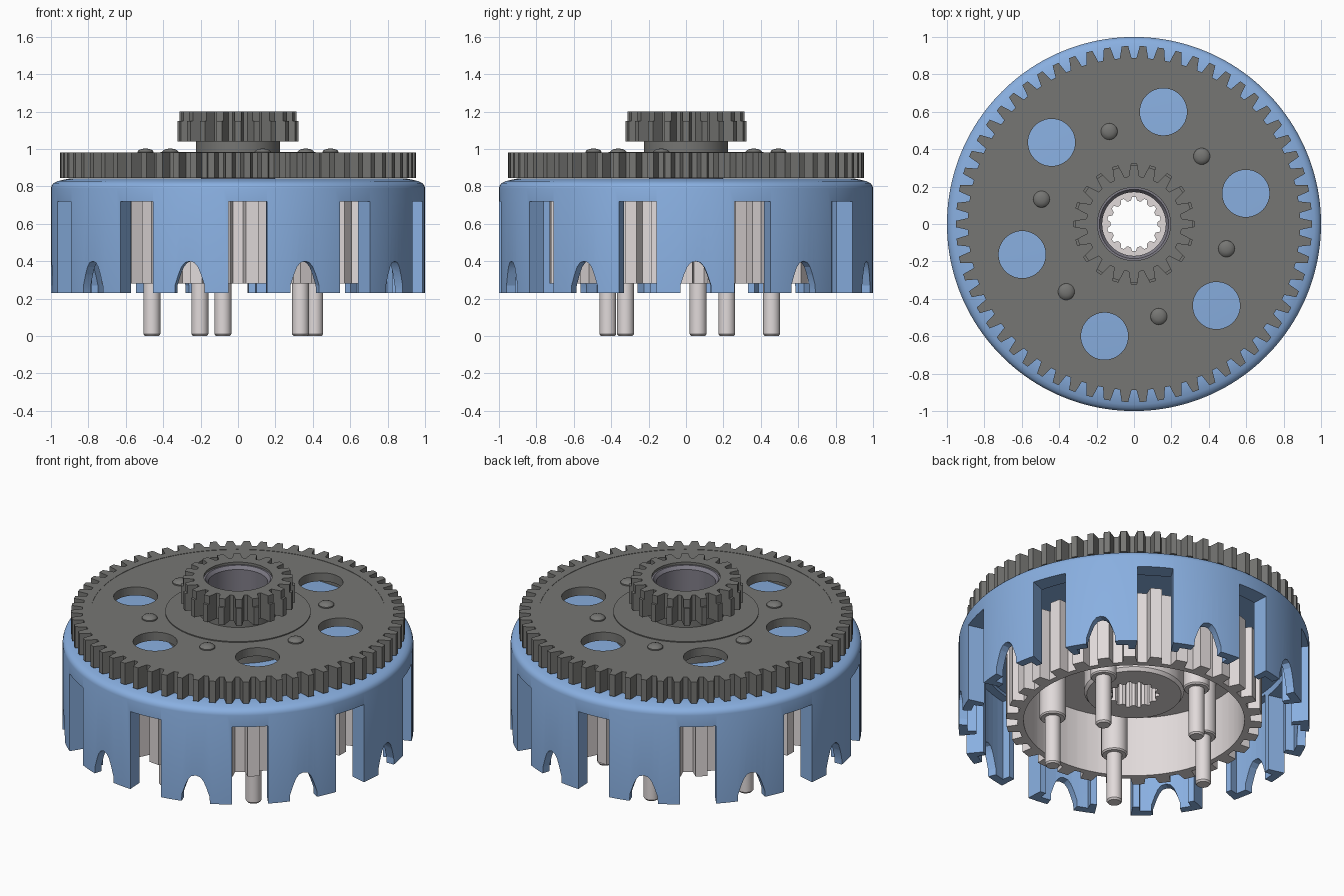
import bpy, bmesh
from math import pi, sin, cos, radians

if "Cube" in bpy.data.objects:
    bpy.data.objects.remove(bpy.data.objects["Cube"])


def material(name, rgb):
    m = bpy.data.materials.new(name)
    m.diffuse_color = (*rgb, 1)
    m.use_nodes = True
    m.node_tree.nodes["Principled BSDF"].inputs["Base Color"].default_value = m.diffuse_color
    return m


BLUE = material("blue", (0.25, 0.43, 0.75))
DARK = material("dark_steel", (0.18, 0.18, 0.172))
LIGHT = material("light_steel", (0.75, 0.70, 0.70))
SLEEVE = material("sleeve_steel", (0.21, 0.20, 0.24))


def finish(bm, name, mat=None, smooth=True):
    bmesh.ops.recalc_face_normals(bm, faces=bm.faces)
    me = bpy.data.meshes.new(name)
    bm.to_mesh(me)
    bm.free()
    ob = bpy.data.objects.new(name, me)
    bpy.context.collection.objects.link(ob)
    if mat:
        me.materials.append(mat)
    if smooth:
        shade(ob)
    return ob


def shade(ob):
    bpy.ops.object.select_all(action='DESELECT')
    ob.select_set(True)
    bpy.context.view_layer.objects.active = ob
    bpy.ops.object.shade_smooth_by_angle(angle=radians(30))


def bridge(bm, loops):
    # closed chain of equal-length point loops -> ring-shaped solid
    rows = [[bm.verts.new(p) for p in loop] for loop in loops]
    for a, b in zip(rows, rows[1:] + rows[:1]):
        n = len(a)
        for i in range(n):
            j = (i + 1) % n
            bm.faces.new((a[i], a[j], b[j], b[i]))


def lathe(name, profile, mat, seg=96):
    bm = bmesh.new()
    bridge(bm, [[(r * cos(2 * pi * i / seg), r * sin(2 * pi * i / seg), z)
                 for i in range(seg)] for r, z in profile])
    return finish(bm, name, mat)


def peg(name, profile, x, y, mat, seg=24):
    # solid turned pin at (x, y), capped at both ends
    bm = bmesh.new()
    rows = [[bm.verts.new((x + r * cos(2 * pi * i / seg), y + r * sin(2 * pi * i / seg), z))
             for i in range(seg)] for r, z in profile]
    for a, b in zip(rows, rows[1:]):
        for i in range(seg):
            j = (i + 1) % seg
            bm.faces.new((a[i], a[j], b[j], b[i]))
    bm.faces.new(rows[0])
    bm.faces.new(rows[-1])
    return finish(bm, name, mat)


def toothed(n, root, tip, z, root_half=0.36, tip_half=0.17):
    # four points per tooth; root == tip gives a matching plain circle
    return [(r * cos(a), r * sin(a), z) for k in range(n)
            for f, r in ((-root_half, root), (-tip_half, tip), (tip_half, tip), (root_half, root))
            for a in [2 * pi * (k + f) / n]]


def gear(name, n, root, tip, bore, z0, z1, mat, **kw):
    bm = bmesh.new()
    bridge(bm, [toothed(n, bore, bore, z0, **kw), toothed(n, root, tip, z0, **kw),
                toothed(n, root, tip, z1, **kw), toothed(n, bore, bore, z1, **kw)])
    return finish(bm, name, mat)


def prism(bm, pts_a, pts_b):
    a = [bm.verts.new(p) for p in pts_a]
    b = [bm.verts.new(p) for p in pts_b]
    bm.faces.new(a)
    bm.faces.new(b)
    for i in range(len(a)):
        j = (i + 1) % len(a)
        bm.faces.new((a[i], a[j], b[j], b[i]))


def cut(ob, cutter):
    mod = ob.modifiers.new("cut", 'BOOLEAN')
    mod.object = cutter
    mod.solver = 'EXACT'
    bpy.ops.object.select_all(action='DESELECT')
    ob.select_set(True)
    bpy.context.view_layer.objects.active = ob
    bpy.ops.object.modifier_apply(modifier=mod.name)
    bpy.data.objects.remove(cutter)
    shade(ob)


# Outer basket
basket = lathe("basket", [(0.215, 0.76), (0.9, 0.76), (0.9, 0.23), (1, 0.23), (1, 0.79), (0.996, 0.805),
                          (0.985, 0.818), (0.965, 0.828), (0.93, 0.836), (0.9, 0.842), (0.215, 0.842)],
               BLUE, 160)
# Pockets that thin each finger between its two edge flanges
bm = bmesh.new()
for k in range(10):
    arc = [(r, radians(3 + 36 * k + d)) for r, ds in ((0.95, range(-9, 10, 3)), (0.82, (9, -9))) for d in ds]
    prism(bm, *[[(r * cos(a), r * sin(a), z) for r, a in arc] for z in (0.1, 0.74)])
cut(basket, finish(bm, "pocket_cutter", smooth=False))
# Ten slots and ten arched finger notches
bm = bmesh.new()
slot = [(-0.103, 0.1), (0.103, 0.1), (0.103, 0.718), (-0.103, 0.718)]
half = [(0.085, 0.1), (0.082, 0.27), (0.062, 0.33), (0.045, 0.37), (0.025, 0.393)]
arch = half + [(0, 0.4)] + [(-x, z) for x, z in reversed(half)]
for k in range(10):
    for offset, shape in ((21, slot), (3, arch)):
        a = radians(offset + 36 * k)
        prism(bm, *[[(r * cos(a) - t * sin(a), r * sin(a) + t * cos(a), z) for t, z in shape]
                    for r in (0.8, 1.15)])
cut(basket, finish(bm, "slot_cutter", smooth=False))

# Large gear: toothed rim, thin web with six round windows, central boss
gear("large_gear_rim", 62, 0.888, 0.952, 0.84, 0.845, 0.98, DARK, root_half=0.35, tip_half=0.18)
web = lathe("large_gear_web", [(0.2, 0.925), (0.845, 0.925), (0.845, 0.978), (0.2, 0.978)], DARK)
bm = bmesh.new()
for k in range(6):
    a = radians(15.3 + 60 * k)
    cx, cy = 0.62 * cos(a), 0.62 * sin(a)
    prism(bm, *[[(cx + 0.126 * cos(pi * i / 24), cy + 0.126 * sin(pi * i / 24), z)
                 for i in range(48)] for z in (0.9, 1.1)])
cut(web, finish(bm, "window_cutter", smooth=False))
lathe("gear_boss", [(0.2, 0.845), (0.415, 0.845), (0.415, 0.984), (0.2, 0.984)], DARK)

# Rivet heads on the gear face
for k in range(6):
    a = radians(45 + 60 * k)
    peg(f"rivet_{k + 1}", [(0.045, 0.96), (0.044, 0.985), (0.036, 0.994), (0.022, 1.0), (0.008, 1.002)],
        0.512 * cos(a), 0.512 * sin(a), DARK)

# Small pinion on its collar, with upper teeth slightly relieved
lathe("pinion_collar", [(0.195, 0.97), (0.225, 0.97), (0.225, 1.05), (0.195, 1.05)], DARK)
gear("pinion_lower", 20, 0.255, 0.325, 0.195, 1.04, 1.15, DARK, tip_half=0.16)
gear("pinion_upper", 20, 0.255, 0.312, 0.195, 1.15, 1.2, DARK, tip_half=0.19)

# Bearing sleeve lining the bore
lathe("bearing_sleeve", [(0.17, 0.74), (0.198, 0.74), (0.198, 1.185), (0.185, 1.185), (0.17, 1.165)], SLEEVE)

# Inner hub: ribbed cup wall, floor and splined centre boss
gear("hub_ribbed_wall", 30, 0.665, 0.73, 0.63, 0.28, 0.735, LIGHT, root_half=0.3, tip_half=0.22)
lathe("hub_floor", [(0.2, 0.66), (0.645, 0.66), (0.645, 0.72), (0.2, 0.72)], LIGHT)
bm = bmesh.new()
n = 14
bridge(bm, [toothed(n, 0.145, 0.125, 0.45), toothed(n, 0.27, 0.27, 0.45), toothed(n, 0.285, 0.285, 0.47),
            toothed(n, 0.285, 0.285, 0.735), toothed(n, 0.145, 0.125, 0.735)])
finish(bm, "hub_splined_boss", LIGHT)

# Five posts with thin pins reaching the base
for k in range(5):
    a = radians(28 + 72 * k)
    peg(f"post_{k + 1}", [(0.037, 0), (0.045, 0.01), (0.045, 0.31), (0.068, 0.31),
                          (0.075, 0.318), (0.075, 0.69)], 0.465 * cos(a), 0.465 * sin(a), LIGHT)
